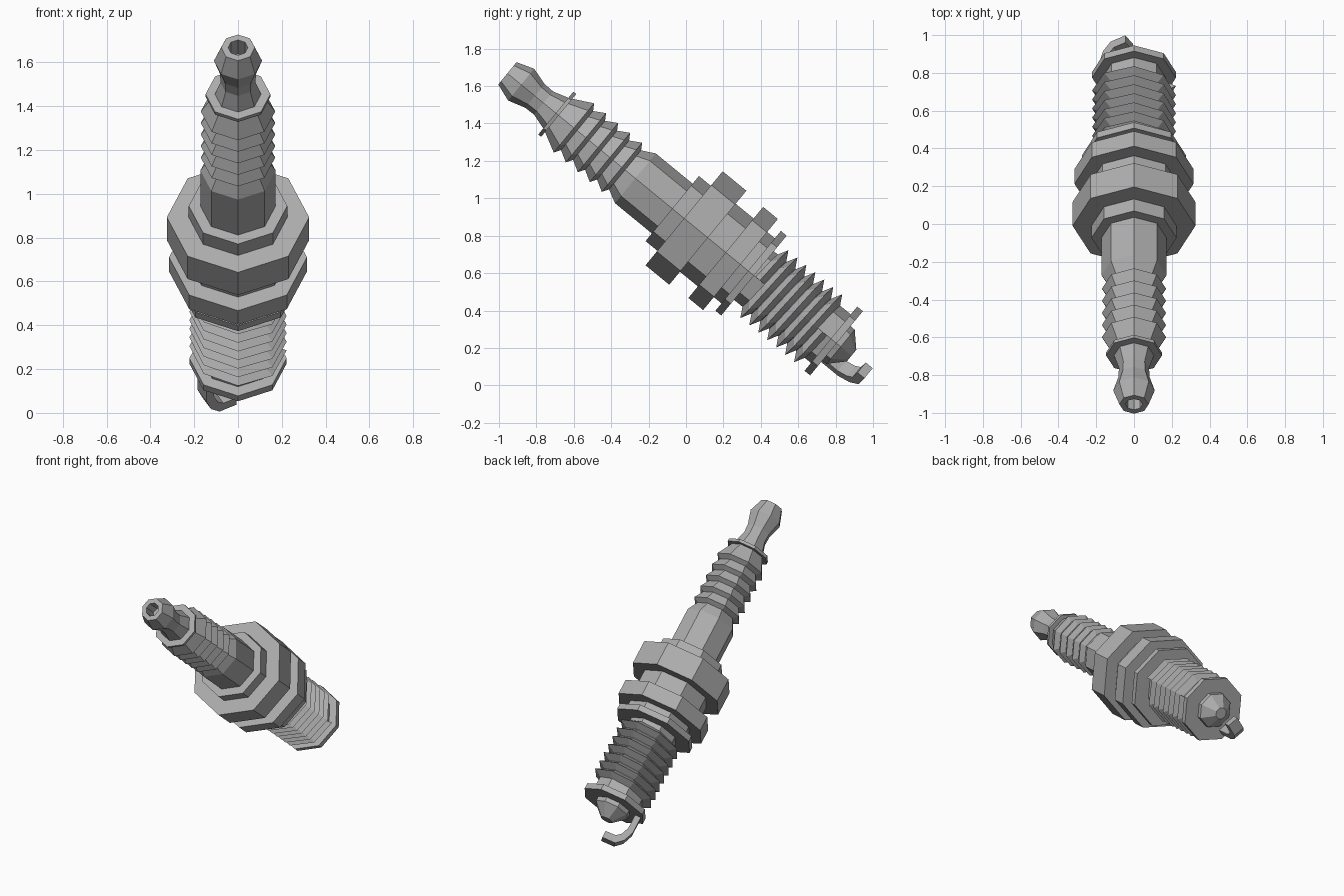
import bpy, bmesh, math
from mathutils import Vector

if "Cube" in bpy.data.objects:
    bpy.data.objects.remove(bpy.data.objects["Cube"])

# Tilted axis: runs from the terminal (high, front) to the spark gap (low, back)
O = Vector((0, -0.955, 1.668))
D = Vector((0, 0.773, -0.634)).normalized()
X = Vector((1, 0, 0))
E = Vector((0, -D.z, D.y))
SIDES = 8

grey = bpy.data.materials.new("dark_grey")
grey.diffuse_color = (0.42, 0.42, 0.42, 1)
grey.use_nodes = True
grey.node_tree.nodes["Principled BSDF"].inputs["Base Color"].default_value = grey.diffuse_color


def place(s, a, b):
    """Point at distance s along the axis, offset a sideways and b upward."""
    return O + D * s + X * a + E * b


def ring_point(s, r, i):
    t = 2 * math.pi * i / SIDES
    return place(s, r * math.cos(t), r * math.sin(t))


def make(name, verts, faces):
    """Mesh object with outward normals."""
    bm = bmesh.new()
    vs = [bm.verts.new(v) for v in verts]
    for f in faces:
        bm.faces.new([vs[i] for i in f])
    bmesh.ops.recalc_face_normals(bm, faces=bm.faces)
    me = bpy.data.meshes.new(name)
    bm.to_mesh(me)
    bm.free()
    me.materials.append(grey)
    ob = bpy.data.objects.new(name, me)
    bpy.context.collection.objects.link(ob)
    return ob


def lathe(name, profile):
    """Eight-sided turned part from (distance, radius) points, capped at both ends."""
    n = len(profile)
    verts = [ring_point(s, r, i) for s, r in profile for i in range(SIDES)]
    faces = []
    for k in range(n - 1):
        for i in range(SIDES):
            j = (i + 1) % SIDES
            a, b = k * SIDES, (k + 1) * SIDES
            faces.append((a + j, a + i, b + i, b + j))
    faces.append(tuple(range(SIDES)))
    faces.append(tuple(reversed(range((n - 1) * SIDES, n * SIDES))))
    return make(name, verts, faces)


# Terminal with hollow end, and its waist
lathe("terminal", [(0.10, 0.045), (0.0, 0.045), (0.0, 0.077), (0.095, 0.11),
                   (0.19, 0.082), (0.25, 0.08), (0.34, 0.107)])
lathe("terminal_flange", [(0.335, 0.148), (0.355, 0.148)])

# Ribbed ceramic insulator
ribs = [(0.345, 0.11)]
for k in range(5):
    s = 0.46 + 0.083 * k
    ribs += [(s, 0.17), (s + 0.022, 0.135)]
ribs += [(0.885, 0.172), (1.18, 0.172)]
lathe("insulator", ribs)

# Metal shell: collar, nut, neck and seat flange
lathe("shell", [(1.14, 0.17), (1.14, 0.225), (1.222, 0.225), (1.222, 0.325),
                (1.386, 0.325), (1.386, 0.235), (1.51, 0.235), (1.51, 0.315),
                (1.612, 0.315), (1.612, 0.225), (1.68, 0.225)])
lathe("gasket_washer", [(1.665, 0.276), (1.705, 0.276)])
lathe("thread_core", [(1.69, 0.168), (2.25, 0.168)])

# Helical thread, eight steps per turn
pitch, turns, start = 0.062, 7, 1.715
verts, faces = [], []
for i in range(turns * SIDES + 1):
    s = start + pitch * i / SIDES
    verts += [ring_point(s, 0.165, i), ring_point(s + pitch / 2, 0.222, i),
              ring_point(s + pitch, 0.165, i)]
    if i:
        a, b = 3 * (i - 1), 3 * i
        faces += [(a, b, b + 1, a + 1), (a + 1, b + 1, b + 2, a + 2),
                  (a + 2, b + 2, b, a)]
faces += [(0, 1, 2), (len(verts) - 1, len(verts) - 2, len(verts) - 3)]
make("thread", verts, faces)

# Lower end ring and insulator nose with centre electrode
lathe("end_ring", [(2.237, 0.222), (2.276, 0.222)])
lathe("insulator_nose", [(2.27, 0.12), (2.305, 0.118), (2.38, 0.04)])

# Ground electrode: bent strap in an angled plane, (distance, radius) pairs
outer = [(2.26, 0.19), (2.39, 0.19), (2.46, 0.165), (2.505, 0.12), (2.51, 0.03)]
inner = [(2.26, 0.15), (2.375, 0.15), (2.43, 0.13), (2.457, 0.10), (2.462, 0.03)]
c, n, w = math.cos(math.radians(30)), 0.5, 0.04
verts, faces = [], []
for (so, ro), (si, ri) in zip(outer, inner):
    for s, r, t in ((so, ro, w), (so, ro, -w), (si, ri, -w), (si, ri, w)):
        verts.append(place(s, -c * r + n * t, -n * r - c * t))
for k in range(len(outer) - 1):
    for i in range(4):
        j = (i + 1) % 4
        faces.append((4 * k + i, 4 * k + j, 4 * k + 4 + j, 4 * k + 4 + i))
faces += [(3, 2, 1, 0), tuple(range(len(verts) - 4, len(verts)))]
make("ground_electrode", verts, faces)
